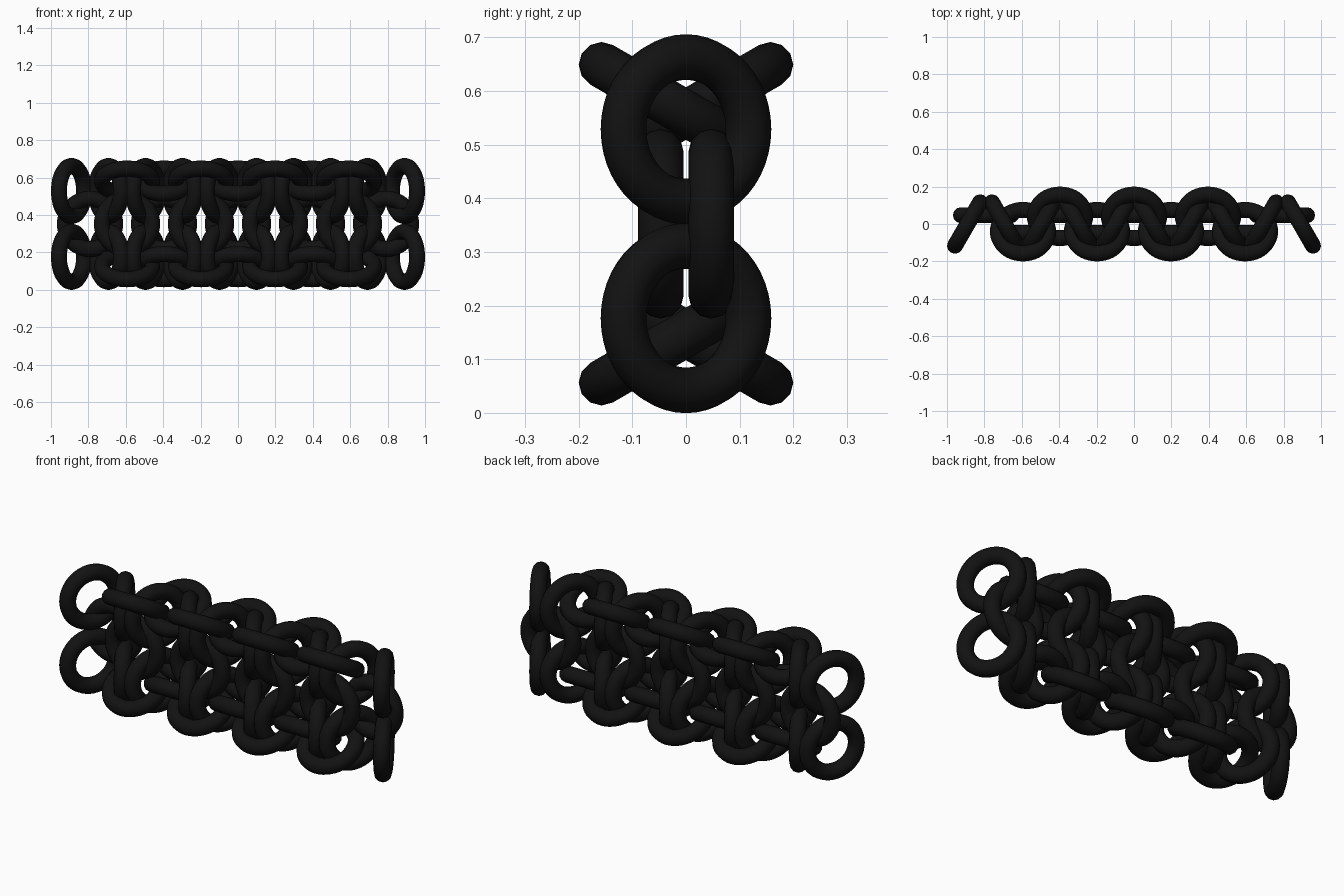
import bpy
from math import radians, pi

if "Cube" in bpy.data.objects:
    bpy.data.objects.remove(bpy.data.objects["Cube"])

R, T = 0.1345, 0.0425      # ring radius, wire radius
STEP = 0.1978              # spacing along the chain
MID = 0.3525               # mid height
TILT = radians(30)

mat = bpy.data.materials.new("black_metal")
mat.diffuse_color = (0.006, 0.006, 0.006, 1)
mat.use_nodes = True
mat.node_tree.nodes["Principled BSDF"].inputs["Base Color"].default_value = mat.diffuse_color


def ring(name, loc, rot):
    bpy.ops.mesh.primitive_torus_add(
        major_radius=R, minor_radius=T, major_segments=48, minor_segments=12,
        location=loc, rotation=rot)
    ob = bpy.context.object
    ob.name = name
    ob.data.materials.append(mat)
    bpy.ops.object.shade_smooth()


# Upright rings: two rows, swivelled alternately
for i in range(10):
    swivel = TILT if i % 2 else -TILT
    for up in (-1, 1):
        ring("upright_ring", ((i - 4.5) * STEP, 0, MID + up * (R + T - 0.001)),
             (0, pi / 2, swivel))

# Flat rings joining the two rows, alternating back and front
for j in range(9):
    side = 1 if j % 2 == 0 else -1
    x = (j - 4) * STEP
    ring("middle_ring", (x, side * 0.047, MID), (pi / 2, 0, 0))
    # Slanted edge rings joining neighbouring upright rings
    if 0 < j < 8:
        for up in (-1, 1):
            ring("edge_ring", (x, side * 0.041, MID + up * 0.229),
                 (side * up * TILT, 0, 0))
